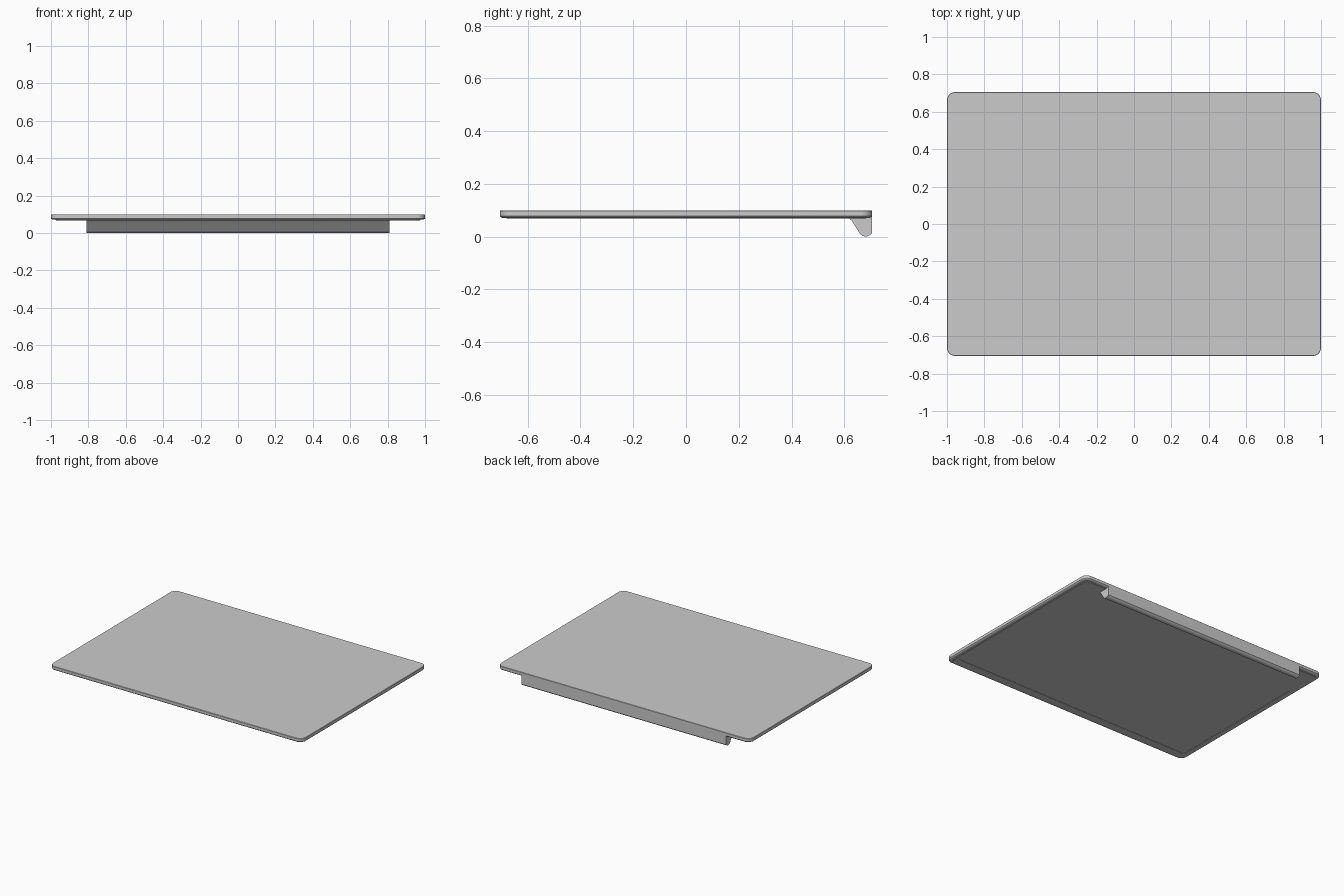
import bpy, bmesh, math

if "Cube" in bpy.data.objects:
    bpy.data.objects.remove(bpy.data.objects["Cube"])


def rounded_rect(x, y0, y1, r, z, steps=8):
    """Points of a rounded rectangle, counter-clockwise."""
    pts = []
    corners = [(x - r, y1 - r, 0), (-x + r, y1 - r, 90),
               (-x + r, y0 + r, 180), (x - r, y0 + r, 270)]
    for cx, cy, start in corners:
        for i in range(steps + 1):
            a = math.radians(start + 90 * i / steps)
            pts.append((cx + r * math.cos(a), cy + r * math.sin(a), z))
    return pts


def loft(name, rings, angle=30):
    """Join rings of equal length and cap both ends."""
    bm = bmesh.new()
    loops = [[bm.verts.new(p) for p in ring] for ring in rings]
    n = len(loops[0])
    for a, b in zip(loops, loops[1:]):
        for i in range(n):
            j = (i + 1) % n
            bm.faces.new((a[i], a[j], b[j], b[i]))
    bm.faces.new(loops[0])
    bm.faces.new(loops[-1])
    bmesh.ops.recalc_face_normals(bm, faces=bm.faces)
    mesh = bpy.data.meshes.new(name)
    bm.to_mesh(mesh)
    bm.free()
    obj = bpy.data.objects.new(name, mesh)
    bpy.context.collection.objects.link(obj)
    bpy.context.view_layer.objects.active = obj
    obj.select_set(True)
    bpy.ops.object.shade_smooth_by_angle(angle=math.radians(angle))
    obj.select_set(False)
    return obj


W, D = 1.0, 0.706

# lid shell: flat top, straight rim, rounded lower edge
shell = [rounded_rect(W - i, -D + i, D - i, 0.045 - i, z)
         for i, z in [(0.002, 0.1), (0, 0.098), (0, 0.078),
                      (0.003, 0.074), (0.010, 0.071)]]
# bezel lip, then the shallow screen recess on the underside
shell += [rounded_rect(0.975, -D + 0.025, 0.683, 0.025, 0.071),
          rounded_rect(0.973, -D + 0.027, 0.681, 0.025, 0.068),
          rounded_rect(0.952, -0.632, 0.44, 0.004, 0.068),
          rounded_rect(0.952, -0.632, 0.44, 0.004, 0.070)]
loft("display_lid", shell)

# hinge bar: wedge profile (y, z) with a rounded foot, swept along x
profile = [(D, 0.08), (D, 0.014), (0.699, 0.007), (0.690, 0.002),
           (0.679, 0.0), (0.668, 0.004), (0.659, 0.012),
           (0.628, 0.061), (0.618, 0.069), (0.618, 0.08)]
loft("hinge_bar", [[(x, y, z) for y, z in profile] for x in (-0.81, 0.81)], 40)
